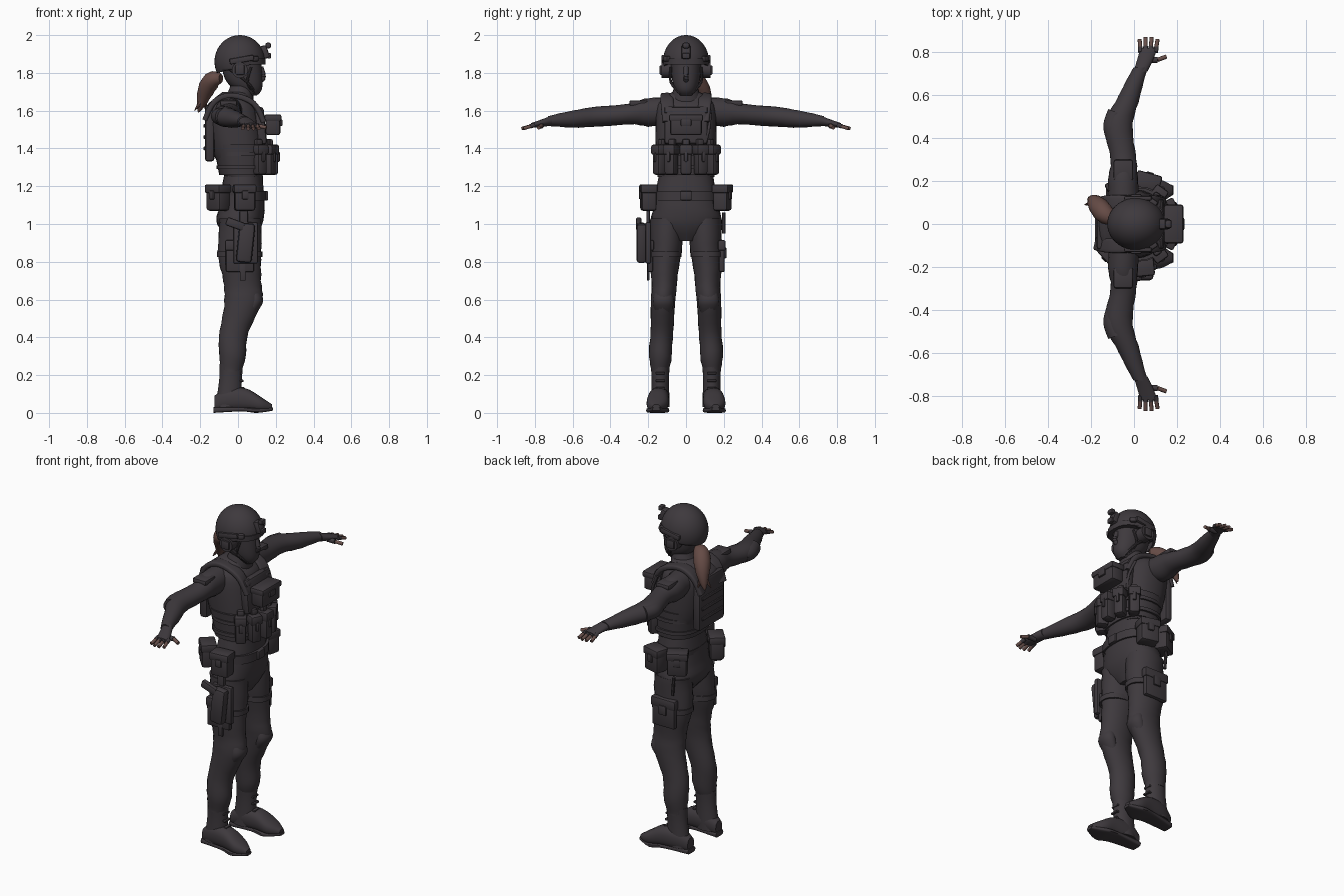
import bpy, bmesh, math
from mathutils import Vector, Matrix

if "Cube" in bpy.data.objects:
    bpy.data.objects.remove(bpy.data.objects["Cube"])


def material(name, color):
    made = bpy.data.materials.new(name)
    made.use_nodes = True
    made.diffuse_color = (*color, 1)
    made.node_tree.nodes["Principled BSDF"].inputs["Base Color"].default_value = (*color, 1)
    return made


CLOTH = material("charcoal cloth", (.048, .041, .047))
HAIR = material("brown hair", (.13, .07, .06))
SKIN = material("brown skin", (.14, .08, .07))
X, Y, Z = Matrix.Identity(3)
AXES = {"x": (X, Z, Y), "y": (Y, X, Z), "z": (Z, X, Y)}
parts = []


def finish(name, bm, side=1, mat=CLOTH):
    """Turn a bmesh into an object; side -1 mirrors it across the body."""
    bmesh.ops.scale(bm, vec=(1, side, 1), verts=bm.verts)
    bmesh.ops.recalc_face_normals(bm, faces=bm.faces)
    mesh = bpy.data.meshes.new(name)
    bm.to_mesh(mesh)
    bm.free()
    mesh.materials.append(mat)
    ob = bpy.data.objects.new(name, mesh)
    bpy.context.collection.objects.link(ob)
    parts.append(ob)
    return ob


def spline(keys, steps=4):
    """Catmull-Rom blend through rows of values."""
    rows = [keys[0], *keys, keys[-1]]
    out = []
    for before, start, end, after in zip(rows, rows[1:], rows[2:], rows[3:]):
        for k in range(steps):
            t = k / steps
            out.append([b + t / 2 * (c - a + t * (2*a - 5*b + 4*c - d + t * (3*(b - c) + d - a)))
                        for a, b, c, d in zip(before, start, end, after)])
    return out + [keys[-1]]


def skin(name, frames, side, mat=CLOTH, power=2, fold=0, segs=24):
    """Join rounded rings given as (centre, half width, half depth), with cloth folds."""
    bm = bmesh.new()
    loops = []
    for i, (centre, u, v) in enumerate(frames):
        loop = []
        for k in range(segs):
            angle = math.tau * k / segs
            c, s = (math.copysign(abs(w) ** (2 / power), w) for w in (math.cos(angle), math.sin(angle)))
            swell = 1 + fold * math.sin(2 * angle + 2 * i) * math.cos(angle + i)
            loop.append(bm.verts.new(centre + (u * c + v * s) * swell))
        loops.append(loop)
    for low, high in zip(loops, loops[1:]):
        for k in range(segs):
            bm.faces.new((low[k], low[k - 1], high[k - 1], high[k]))
    bm.faces.new(loops[0])
    bm.faces.new(loops[-1])
    return finish(name, bm, side, mat)


def loft(name, axis, rings, at=0, slope=0, side=1, **style):
    """Rings (along, offset, half width, half depth) on an axis; at and slope place the rest."""
    along, u, v = AXES[axis]
    frames = [(along * t + u * offset + v * (at + slope * t), u * a, v * b)
              for t, offset, a, b in spline(rings)]
    return skin(name, frames, side, **style)


def band(name, z, x, a, b, half, at=0, side=1):
    return loft(name, "z", [(z - half, x, a, b), (z + half, x, a, b)], at, side=side, power=2.4)


def sweep(name, points, width, depth=None, side=1, shape=lambda t: 1, **style):
    """Strap or cord along a path, with a size rule along its length."""
    path = [Vector(p) for p in spline(points)]
    frames = []
    for i, p in enumerate(path):
        heading = path[min(i + 1, len(path) - 1)] - path[max(i - 1, 0)]
        turn = heading.to_track_quat("Z", "Y")
        size = shape(i / (len(path) - 1))
        frames.append((p, turn @ X * width * size, turn @ Y * (depth or width) * size))
    return skin(name, frames, side, **style)


def box(name, loc, size, turn=0, tilt=0, side=1, bevel=.01):
    bm = bmesh.new()
    bmesh.ops.create_cube(bm, size=1)
    bmesh.ops.scale(bm, vec=size, verts=bm.verts)
    bmesh.ops.bevel(bm, geom=bm.edges[:], offset=min(bevel, min(size) / 3), segments=2,
                    profile=.5, affect="EDGES")
    bm.transform(Matrix.Translation(loc) @ Matrix.Rotation(math.radians(turn), 4, "Z")
                 @ Matrix.Rotation(math.radians(tilt), 4, "Y"))
    return finish(name, bm, side)


def pouch(name, loc, size, turn=0, side=1):
    """Soft box with an overhanging lid and a closing tab."""
    loc, (depth, width, height) = Vector(loc), size
    outward = Matrix.Rotation(math.radians(turn), 3, "Z") @ X
    box(name, loc, size, turn, side=side, bevel=.015)
    box(name + "_lid", loc + Z * height / 3, (depth + .01, width + .01, height / 3), turn, side=side)
    box(name + "_tab", loc + outward * depth / 2 + Z * height / 10,
        (.02, width / 3, height / 3), turn, side=side)


def around(angle, a, b, z):
    """Spot on an oval around the body, by angle from straight ahead."""
    angle = math.radians(angle)
    return Vector((.02 + a * math.cos(angle), b * math.sin(angle), z))


# Hips, vest and belt
loft("hips", "z", [(.91, .02, .06, .06), (1, .01, .12, .18), (1.1, .02, .12, .17), (1.28, .03, .1, .14)],
     power=2.3, fold=.02)
loft("vest", "z", [(1.25, .03, .1, .15), (1.4, 0, .14, .16), (1.6, -.03, .14, .16),
                   (1.66, -.03, .1, .13), (1.7, -.01, .07, .07)], power=2.4)
loft("waist_wrap", "z", [(1.26, .02, .12, .16), (1.42, .01, .14, .17)], power=2.5, fold=.01)
for z in (1.3, 1.37):
    band("wrap_webbing", z, .02, .135, .175, .01)
band("belt", 1.15, .03, .12, .165, .025)
box("belt_buckle", (.15, 0, 1.15), (.02, .06, .05))
box("front_plate", (.12, 0, 1.52), (.05, .23, .2), tilt=-6, bevel=.02)
box("back_plate", (-.15, 0, 1.48), (.05, .24, .3), bevel=.02)
for row in range(3):
    box("back_webbing", (-.175, 0, 1.4 + row * .06), (.015, .2, .02))

# Neck, masked head and nose
loft("collar", "z", [(1.64, 0, .08, .09), (1.73, .02, .06, .06)], fold=.03)
loft("masked_head", "z", [(1.68, .07, .03, .03), (1.71, .055, .07, .055), (1.77, .03, .1, .075),
                          (1.9, .01, .11, .085)], power=2.2)
sweep("nose", [(.12, 0, 1.83), (.135, 0, 1.78), (.12, 0, 1.76)], .014)

# Helmet with a tilted rim, brow band and front mount
bm = bmesh.new()
bmesh.ops.create_uvsphere(bm, u_segments=40, v_segments=24, radius=.14)
bmesh.ops.scale(bm, vec=(.96, .87, 1), verts=bm.verts)
bmesh.ops.translate(bm, vec=(.01, 0, 1.86), verts=bm.verts)
bmesh.ops.bisect_plane(bm, geom=bm.verts[:] + bm.edges[:] + bm.faces[:], plane_co=(.14, 0, 1.86),
                       plane_no=(-.24, 0, 1), clear_inner=True)
finish("helmet", bm).modifiers.new("shell", "SOLIDIFY").thickness = .012
band("brow_band", 1.86, .02, .125, .115, .015)
box("helmet_mount", (.14, 0, 1.91), (.04, .05, .07), tilt=-20)
box("mount_arm", (.16, 0, 1.945), (.03, .04, .03))
box("mount_hook", (.165, 0, 1.89), (.02, .04, .03))

# Ponytail with loose tips
sweep("ponytail", [(-.09, .02, 1.77), (-.14, .05, 1.76), (-.18, .1, 1.68), (-.21, .12, 1.59)], .045,
      shape=lambda t: .05 + math.sin(math.pi * (.15 + .85 * t)), mat=HAIR, fold=.06)
for spread in (-1, 0, 1):
    sweep("hair_tip", [(-.18, .1, 1.67), (-.2 + spread * .03, .11 + spread * .02, 1.6)], .018,
          shape=lambda t: 1.1 - t, mat=HAIR, segs=8)

# Chest pouches and magazine row
pouch("chest_pouch", (.185, 0, 1.525), (.08, .17, .11))
for turn in range(-54, 55, 27):
    pouch("magazine_pouch", around(turn, .16, .17, 1.34), (.065, .06, .16), turn)
    box("magazine_top", around(turn, .15, .16, 1.43), (.03, .04, .04), turn)
sweep("radio_antenna", [(.13, .1, 1.42), (.14, .12, 1.5), (.1, .13, 1.6)], .008, segs=10)

for word, side in (("left_", 1), ("right_", -1)):
    # Headset, helmet rail and chin straps
    sweep(word + "ear_cup", [(.01, .08, 1.815), (.01, .13, 1.815)], .042, side=side)
    box(word + "ear_cap", (.01, .13, 1.815), (.05, .02, .05), side=side)
    box(word + "helmet_rail", (.02, .12, 1.87), (.13, .02, .03), tilt=-10, side=side)
    box(word + "rail_clip", (.09, .1, 1.875), (.04, .03, .03), turn=-35, side=side)
    for ear in (-.06, .07):
        sweep(word + "chin_strap", [(ear, .08, 1.83), (.05, .08, 1.75), (.09, .03, 1.69)],
              .007, side=side, segs=8)

    # Vest shoulder strap
    sweep(word + "shoulder_strap", [(.13, .09, 1.54), (.08, .1, 1.64), (-.03, .1, 1.68),
                                    (-.12, .1, 1.65), (-.17, .09, 1.55)], .034, .015, side, power=4)
    box(word + "strap_buckle", (.12, .09, 1.6), (.03, .05, .04), tilt=-30, side=side)

    # Sleeve and elbow pad
    loft(word + "sleeve", "y", [(.09, -.05, .07, .07), (.2, -.05, .07, .075), (.3, -.05, .06, .055),
                                (.47, -.07, .065, .053), (.6, -.02, .05, .045), (.73, .03, .033, .026)],
         at=1.61, slope=-.09, side=side, fold=.05)
    box(word + "sleeve_flap", (-.05, .25, 1.64), (.09, .1, .03), side=side)
    sweep(word + "elbow_pad", [(-.09, .41, 1.57), (-.1, .46, 1.57), (-.08, .52, 1.57)], .043, side=side)

    # Half-finger glove with bare fingertips
    loft(word + "glove", "y", [(.71, .03, .033, .027), (.76, .05, .037, .02), (.82, .07, .04, .013)],
         at=1.71, slope=-.23, side=side)
    for finger in range(4):
        base = Vector((.1 - finger * .023, .8, 1.525))
        tip = base + Vector((.01 - finger * .005, .075 - .01 * abs(finger - 1.5), -.02))
        middle = base.lerp(tip, .4)
        sweep(word + "finger_sleeve", [base, middle], .0115, side=side, segs=10)
        sweep(word + "fingertip", [middle, tip], .0095, side=side, mat=SKIN, segs=10)
    knuckle, thumb = Vector((.11, .765, 1.52)), Vector((.15, .78, 1.51))
    sweep(word + "thumb_sleeve", [knuckle - X * .05, knuckle], .014, side=side, segs=10)
    sweep(word + "thumb_tip", [knuckle, thumb], .01, side=side, mat=SKIN, segs=10)

    # Trouser leg, knee pad and cargo pocket
    loft(word + "trouser_leg", "z", [(1.03, .01, .11, .09), (.85, .01, .115, .083), (.7, .02, .1, .068),
                                     (.6, .03, .1, .065), (.43, -.02, .077, .06),
                                     (.3, -.03, .07, .06), (.22, -.035, .055, .045)],
         at=.15, slope=-.05, side=side, fold=.045)
    loft(word + "knee_pad", "z", [(.66, .08, .03, .04), (.59, .09, .043, .056), (.52, .06, .03, .04)],
         at=.12, side=side)
    band(word + "thigh_band", .84, .01, .12, .085, .015, at=.11, side=side)
    pouch(word + "cargo_pocket", (.01, .19, .83), (.03, .15, .17), 90, side)

    # Boot
    loft(word + "boot_shaft", "z", [(.26, -.035, .062, .05), (.17, -.04, .06, .046), (.03, -.05, .07, .05)],
         at=.136, side=side)
    loft(word + "boot_foot", "x", [(-.125, .05, .04, .03), (-.06, .07, .06, .05), (.04, .07, .06, .055),
                                   (.12, .045, .04, .055), (.18, .03, .015, .02)],
         at=.143, slope=.08, side=side, power=2.4)
    loft(word + "sole", "x", [(-.13, .015, .015, .035), (.02, .02, .012, .05), (.1, .013, .013, .06),
                              (.185, .02, .008, .02)], at=.143, slope=.08, side=side, power=4)
    for lace in range(3):
        box(word + "boot_lace", (.025 - lace * .005, .136, .13 + lace * .04), (.02, .05, .012), side=side)

# Belt pouches
for name, turn in (("left_hip", 75), ("left_rear", 120), ("right_rear", 222), ("right_hip", 275)):
    pouch(name + "_pouch", around(turn, .17, .2, 1.14), (.08, .11, .14), turn)
sweep("left_hanging_strap", [(-.06, .2, 1.06), (-.05, .2, .95)], .009, segs=8)

# Thigh holster with sidearm and straps
box("holster_backing", (.04, -.2, .9), (.13, .03, .22))
box("holster", (.04, -.235, .9), (.085, .055, .21), tilt=6, bevel=.02)
box("sidearm_grip", (-.015, -.25, 1), (.1, .03, .045), tilt=20)
box("holster_drop_strap", (.03, -.2, 1.03), (.045, .02, .12))
box("holster_lower_strap", (.025, -.2, .75), (.03, .012, .1))

bpy.ops.object.select_all(action="DESELECT")
for ob in parts:
    ob.select_set(True)
bpy.context.view_layer.objects.active = parts[0]
bpy.ops.object.shade_smooth_by_angle(angle=math.radians(40))
